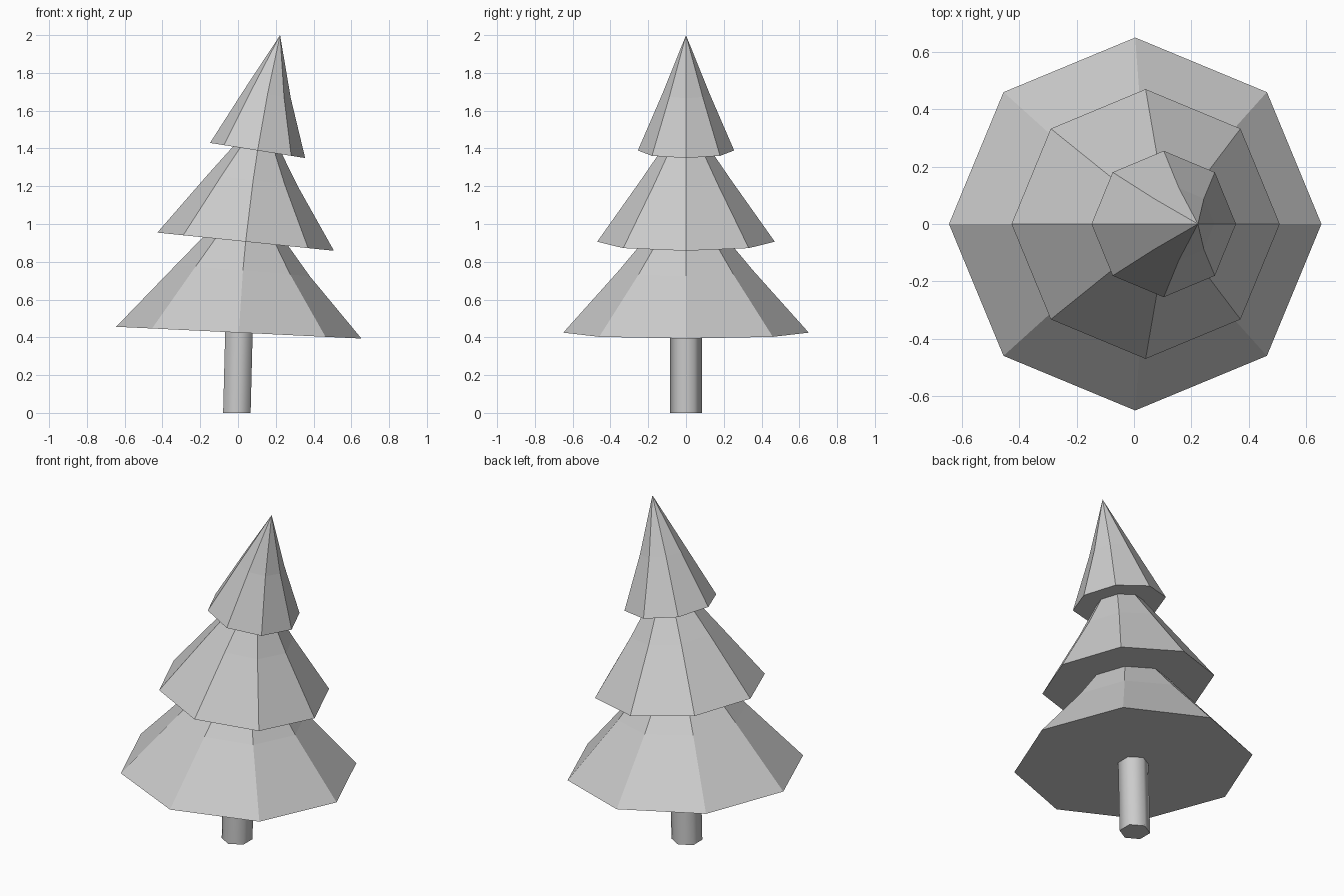
import bpy, bmesh
from math import sin, cos, pi

if "Cube" in bpy.data.objects:
    bpy.data.objects.remove(bpy.data.objects["Cube"])

BEND = 0.113      # lean in radians per unit of height
SHIFT = -0.006    # recentres the bent tree on x


def bent(x, y, s):
    """Bend a straight, upright point towards +x."""
    a = BEND * s
    return ((1 - cos(a)) / BEND + x * cos(a) + SHIFT, y, sin(a) / BEND - x * sin(a))


def lathe(name, profile, sides, phase=0.0, smooth=False):
    """Closed, bent, faceted body from (radius, height) pairs; radius 0 makes a tip."""
    bm = bmesh.new()
    rings = []
    for r, s in profile:
        count = sides if r > 0 else 1
        rings.append([bm.verts.new(bent(r * cos(phase + 2 * pi * i / sides),
                                        r * sin(phase + 2 * pi * i / sides), s))
                      for i in range(count)])
    for lo, hi in zip(rings, rings[1:]):
        for i in range(sides):
            j = (i + 1) % sides
            if len(hi) == 1:
                bm.faces.new((lo[i], lo[j], hi[0]))
            else:
                bm.faces.new((lo[i], lo[j], hi[j], hi[i]))
    bm.faces.new(rings[0][::-1])
    if len(rings[-1]) > 1:
        bm.faces.new(rings[-1])
    bmesh.ops.recalc_face_normals(bm, faces=bm.faces)
    # smooth only the trunk's sides, its caps stay flat
    for f in bm.faces:
        f.smooth = smooth and len(f.verts) == 4
    if smooth:
        for e in bm.edges:
            e.smooth = all(len(f.verts) == 4 for f in e.link_faces)
    mesh = bpy.data.meshes.new(name)
    bm.to_mesh(mesh)
    bm.free()
    obj = bpy.data.objects.new(name, mesh)
    bpy.context.collection.objects.link(obj)
    # stand the trunk exactly on the ground
    if name == "trunk":
        for v in mesh.vertices[:sides]:
            v.co.z = 0
    return obj


# Six-sided trunk
lathe("trunk", [(0.084, 0), (0.084, 0.45)], 6, pi / 2, smooth=True)

# Three flared, eight-sided branch tiers
lathe("lower_branches", [(0.65, 0.425), (0.355, 0.755), (0.23, 0.905), (0.14, 1.02)], 8)
lathe("middle_branches", [(0.47, 0.908), (0.24, 1.235), (0.135, 1.39), (0.08, 1.48)], 8)
lathe("top_branches", [(0.255, 1.395), (0.125, 1.70), (0, 2.017)], 8)
